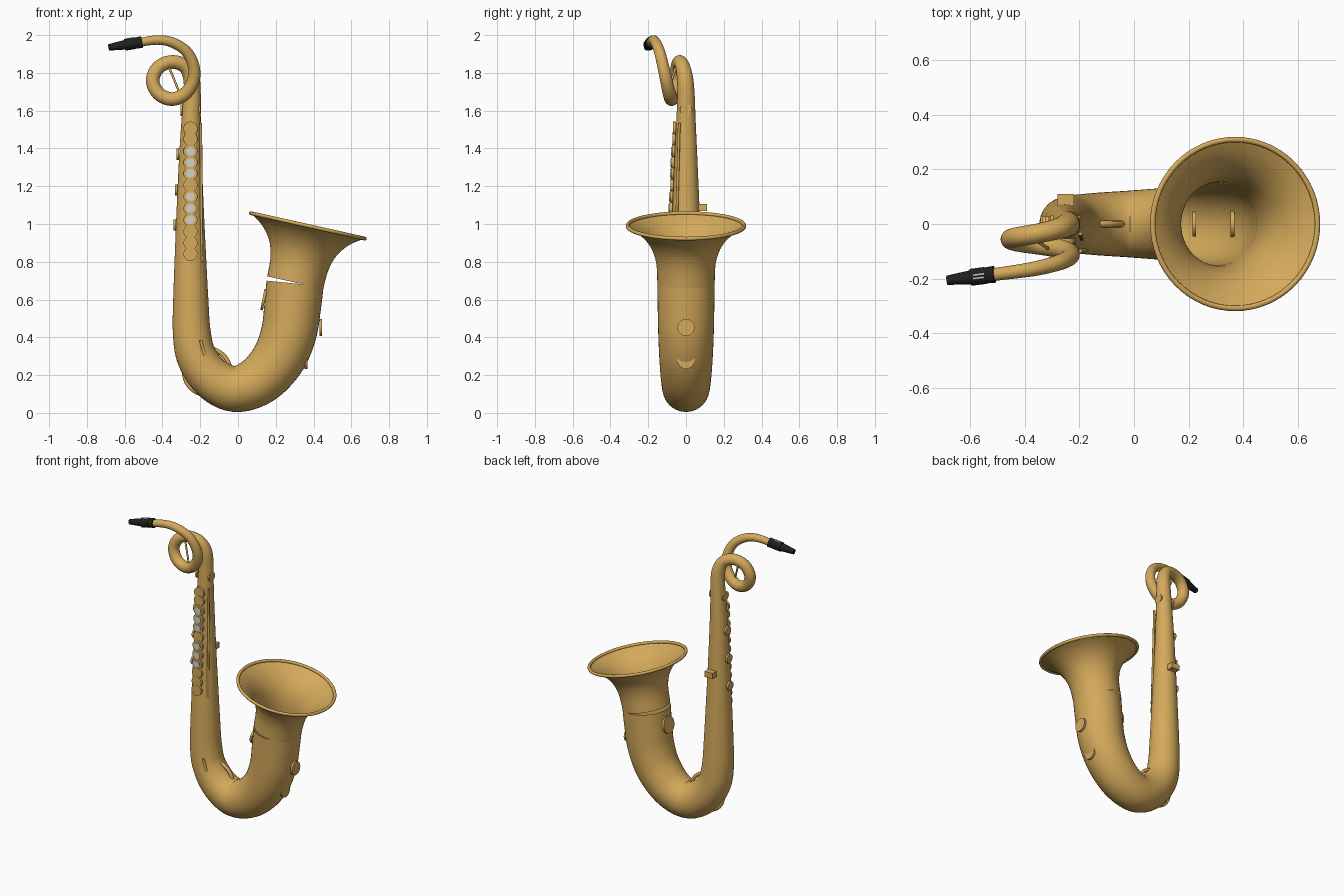
import bpy, bmesh, math
from mathutils import Vector, Quaternion

if "Cube" in bpy.data.objects:
    bpy.data.objects.remove(bpy.data.objects["Cube"])


def material(name, rgb):
    m = bpy.data.materials.new(name)
    m.diffuse_color = (*rgb, 1)
    m.use_nodes = True
    m.node_tree.nodes["Principled BSDF"].inputs["Base Color"].default_value = m.diffuse_color
    return m


BRASS = material("brass", (0.66, 0.40, 0.105))
BLACK = material("black_rubber", (0.014, 0.014, 0.015))
PEARL = material("pearl", (0.65, 0.65, 0.60))


def finish(ob, name, mat, angle=40):
    ob.name = ob.data.name = name
    ob.data.materials.append(mat)
    bpy.ops.object.select_all(action='DESELECT')
    ob.select_set(True)
    bpy.context.view_layer.objects.active = ob
    bpy.ops.object.shade_smooth_by_angle(angle=math.radians(angle))
    return ob


def spline(keys, steps):
    """Catmull-Rom through (x, y, z, radius) points."""
    k = [Vector(p) for p in keys]
    k = [2 * k[0] - k[1]] + k + [2 * k[-1] - k[-2]]
    out = []
    for i in range(1, len(k) - 2):
        a, b, c, d = k[i - 1:i + 3]
        for s in range(steps):
            t = s / steps
            out.append(0.5 * (2 * b + (c - a) * t + (2 * a - 5 * b + 4 * c - d) * t * t
                              + (3 * b - a - 3 * c + d) * t ** 3))
    return out + [k[-2]]


def tube(name, keys, mat, steps=6, sides=40, capped=False):
    pts = spline(keys, steps)
    pos = [p.to_3d() for p in pts]
    bm = bmesh.new()
    rings, side, last = [], None, None
    for i, p in enumerate(pos):
        tan = (pos[min(i + 1, len(pos) - 1)] - pos[max(i - 1, 0)]).normalized()
        if side is None:
            side = Vector((0, 1, 0))
        else:
            side = last.rotation_difference(tan) @ side
        side = (side - tan * side.dot(tan)).normalized()
        last = tan
        other = tan.cross(side)
        rings.append([bm.verts.new(p + pts[i][3] * (side * math.cos(a) + other * math.sin(a)))
                      for a in (2 * math.pi * j / sides for j in range(sides))])
    for r0, r1 in zip(rings, rings[1:]):
        for j in range(sides):
            n = (j + 1) % sides
            bm.faces.new((r0[j], r0[n], r1[n], r1[j]))
    if capped:
        bm.faces.new(rings[0][::-1])
        bm.faces.new(rings[-1])
    me = bpy.data.meshes.new(name)
    bm.to_mesh(me)
    bm.free()
    ob = bpy.data.objects.new(name, me)
    bpy.context.collection.objects.link(ob)
    return finish(ob, name, mat)


def aim(axis):
    return Vector(axis).to_track_quat('Z', 'Y').to_euler()


def disc(name, loc, axis, r, depth, mat=BRASS, sides=32):
    bpy.ops.mesh.primitive_cylinder_add(vertices=sides, radius=r, depth=depth,
                                        location=loc, rotation=aim(axis))
    return finish(bpy.context.object, name, mat)


def rod(name, a, b, r, mat=BRASS):
    a, b = Vector(a), Vector(b)
    return disc(name, (a + b) / 2, b - a, r, (b - a).length, mat, 16)


def ring(name, loc, axis, major, minor):
    bpy.ops.mesh.primitive_torus_add(major_radius=major, minor_radius=minor, major_segments=64,
                                     minor_segments=12, location=loc, rotation=aim(axis))
    return finish(bpy.context.object, name, BRASS)


# Bow, body and looped neck as one tapering tube
tube("body_and_neck", [
    (0.302, 0, 0.685, .152), (0.289, 0, 0.56, .150), (0.268, 0, 0.42, .147),
    (0.213, 0, 0.285, .141), (0.11, 0, 0.172, .132), (-0.02, 0, 0.127, .122),
    (-0.14, 0, 0.185, .114), (-0.22, 0, 0.30, .106), (-0.245, 0, 0.43, .100),
    (-0.25, 0, 0.60, .093), (-0.252, 0, 0.85, .082), (-0.253, 0, 1.10, .071),
    (-0.252, 0, 1.35, .060), (-0.248, 0, 1.55, .051), (-0.243, 0, 1.68, .046),
    (-0.247, -0.005, 1.77, .043), (-0.28, -0.018, 1.835, .038), (-0.35, -0.034, 1.858, .036),
    (-0.42, -0.046, 1.83, .036), (-0.452, -0.056, 1.76, .036), (-0.42, -0.066, 1.69, .036),
    (-0.35, -0.076, 1.661, .036), (-0.28, -0.088, 1.69, .035), (-0.236, -0.104, 1.76, .033),
    (-0.236, -0.122, 1.84, .031), (-0.275, -0.141, 1.915, .029), (-0.35, -0.161, 1.962, .027),
    (-0.43, -0.174, 1.974, .025), (-0.53, -0.187, 1.96, .023)], BRASS)

# Flared bell on a tilted straight axis, with its rim
base, top = Vector((0.303, 0, 0.690)), Vector((0.370, 0, 0.990))
bell = [(0, .152), (.15, .153), (.3, .156), (.45, .165), (.6, .182), (.75, .212),
        (.87, .249), (.95, .284), (1, .311)]
tube("bell", [(*base.lerp(top, t), r) for t, r in bell], BRASS, 4, 64)
ring("bell_rim", top, top - base, 0.309, 0.010)

# Mouthpiece, ligature band and screws
m0, m1 = Vector((-0.510, -0.184, 1.963)), Vector((-0.684, -0.206, 1.935))
tube("mouthpiece", [(*m0.lerp(m1, t), r) for t, r in
                    ((0, .031), (.33, .028), (.66, .023), (1, .017))], BLACK, 3, 24, True)
rod("ligature", m0.lerp(m1, .2), m0.lerp(m1, .5), 0.031, BLACK)
for dy in (-0.006, 0.006):
    off = Vector((0, dy, 0.029))
    rod("ligature_screw", m0.lerp(m1, .22) + off, m0.lerp(m1, .45) + off, 0.004, PEARL)

# Brace across the neck loop
rod("neck_brace", (-0.372, -0.05, 1.848), (-0.30, -0.10, 1.67), 0.006)


def front(z):
    return -(0.061 + (1.5 - z) * 0.042)


# Front key stack, with pearls on the finger keys
for z in (1.505, 1.45, 1.385, 1.325, 1.268, 1.205, 1.145, 1.083, 1.022, 0.96, 0.90, 0.842):
    disc("key_cup", (-0.252, front(z), z), (0, 1, 0), 0.037, 0.016)
for z in (1.385, 1.325, 1.268, 1.145, 1.083, 1.022):
    disc("pearl_touch", (-0.252, front(z) - 0.010, z), (0, 1, 0), 0.023, 0.008, PEARL)

# Long key rod beside the stack
rod("key_rod", (-0.197, -0.036, 1.535), (-0.192, -0.055, 0.80), 0.007)

# Side keys on the body
for x, z in ((-0.318, 1.37), (-0.328, 1.18), (-0.336, 0.995)):
    disc("side_key", (x, 0, z), (1, 0, 0), 0.030, 0.013)
for x in (-0.300, -0.203):
    disc("octave_key", (x, 0, 1.605), (1, 0, 0), 0.032, 0.010)

# Thumb hook on the back
bpy.ops.mesh.primitive_cube_add(size=1, location=(-0.25, 0.088, 1.087))
bpy.context.object.scale = (0.06, 0.045, 0.038)
finish(bpy.context.object, "thumb_hook", BRASS)

# Large key cups on the bell and bow
disc("bell_key_upper", (0.438, 0, 0.452), (1, 0, 0), 0.045, 0.014)
disc("bell_key_lower", (0.36, 0, 0.28), (1, 0, 0), 0.047, 0.014)
disc("bow_inner_key", (0.22, 0, 0.22), (1, 0, 0), 0.046, 0.012)
disc("bell_key_inner", (0.136, 0, 0.60), (1, 0, -0.2), 0.056, 0.014)

# Bow guard ring and small front ridge
ring("bow_guard", (-0.163, 0, 0.218), (0, 1, 0), 0.122, 0.012)
rod("bow_ridge", (-0.198, -0.098, 0.385), (-0.176, -0.094, 0.305), 0.008)
